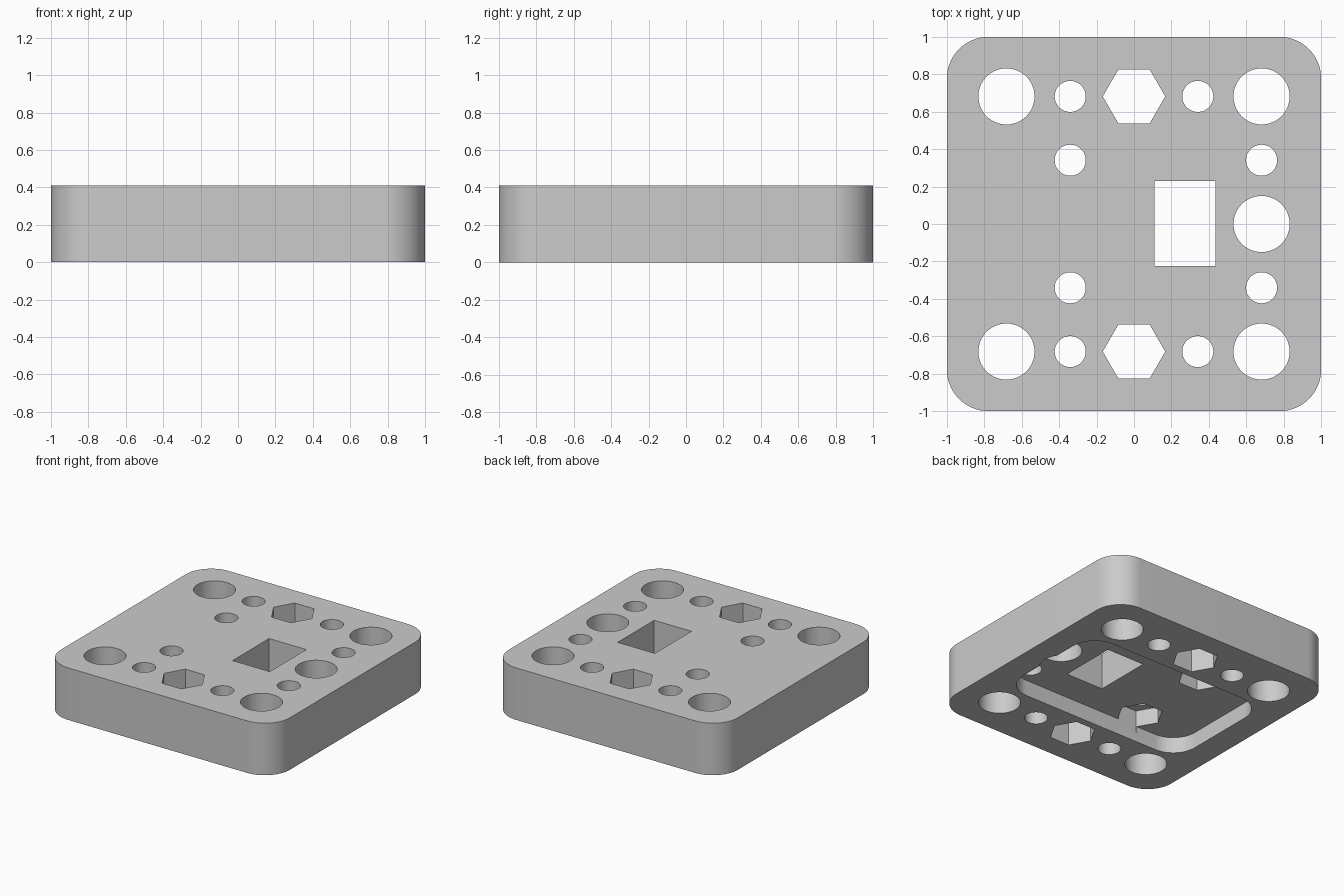
import bpy, bmesh
from math import cos, sin, pi, radians

if "Cube" in bpy.data.objects:
    bpy.data.objects.remove(bpy.data.objects["Cube"], do_unlink=True)

HEIGHT = 0.41
POCKET = 0.125       # depth of the recess underneath
TRAP_TOP = 0.255     # ceiling of the hexagonal nut traps
P, Q = 0.682, 0.341  # outer and inner hole pitch


def ring(cx, cy, r, n):
    return [(cx + r * cos(2 * pi * i / n), cy + r * sin(2 * pi * i / n)) for i in range(n)]


def rounded_rect(hx, hy, r, steps=16):
    pts = []
    for k, (sx, sy) in enumerate([(1, 1), (-1, 1), (-1, -1), (1, -1)]):
        for i in range(steps + 1):
            a = (k + i / steps) * pi / 2
            pts.append((sx * (hx - r) + r * cos(a), sy * (hy - r) + r * sin(a)))
    return pts


def prisms(name, outlines, z0, z1):
    """One object made of straight prisms over the given outlines."""
    bm = bmesh.new()
    for pts in outlines:
        low = [bm.verts.new((x, y, z0)) for x, y in pts]
        high = [bm.verts.new((x, y, z1)) for x, y in pts]
        bm.faces.new(low[::-1])
        bm.faces.new(high)
        for i in range(len(pts)):
            j = (i + 1) % len(pts)
            bm.faces.new((low[i], low[j], high[j], high[i]))
    mesh = bpy.data.meshes.new(name)
    bm.to_mesh(mesh)
    bm.free()
    obj = bpy.data.objects.new(name, mesh)
    bpy.context.collection.objects.link(obj)
    return obj


# Rounded block
block = prisms("block", [rounded_rect(1, 1, 0.22)], 0, HEIGHT)

# Recess under the block, then nut traps in its ceiling
pocket = prisms("pocket_cutter", [rounded_rect(0.8, 0.48, 0.2)], -0.1, POCKET)
traps = prisms("nut_trap_cutter", [ring(-Q, s * Q, 0.167, 6) for s in (-1, 1)],
               POCKET - 0.05, TRAP_TOP)

# Holes through the whole block
holes = [ring(P, 0, 0.15, 64), [(0.11, -0.225), (0.435, -0.225), (0.435, 0.23), (0.11, 0.23)]]
for s in (-1, 1):
    holes += [ring(x, s * P, 0.15, 64) for x in (-P, P)]
    holes += [ring(x, s * P, 0.083, 48) for x in (-Q, Q)]
    holes += [ring(x, s * Q, 0.083, 48) for x in (-Q, P)]
    holes.append(ring(0, s * P, 0.167, 6))
through = prisms("through_hole_cutter", holes, -0.2, HEIGHT + 0.1)

# Cut the block and discard the cutters
cutters = [pocket, traps, through]
for cutter in cutters:
    cutter.hide_render = True
    mod = block.modifiers.new(cutter.name, "BOOLEAN")
    mod.operation = "DIFFERENCE"
    mod.solver = "EXACT"
    mod.object = cutter
bpy.context.view_layer.update()
cut = bpy.data.meshes.new_from_object(block.evaluated_get(bpy.context.evaluated_depsgraph_get()))
block.modifiers.clear()
block.data = cut
for cutter in cutters:
    bpy.data.objects.remove(cutter, do_unlink=True)

# Grey finish
grey = bpy.data.materials.new("light_grey")
grey.use_nodes = True
colour = (0.6, 0.6, 0.6, 1)
grey.diffuse_color = colour
grey.node_tree.nodes["Principled BSDF"].inputs["Base Color"].default_value = colour
block.data.materials.clear()
block.data.materials.append(grey)

# Smooth curved walls, sharp edges
bpy.ops.object.select_all(action="DESELECT")
block.select_set(True)
bpy.context.view_layer.objects.active = block
bpy.ops.object.shade_smooth_by_angle(angle=radians(30))
